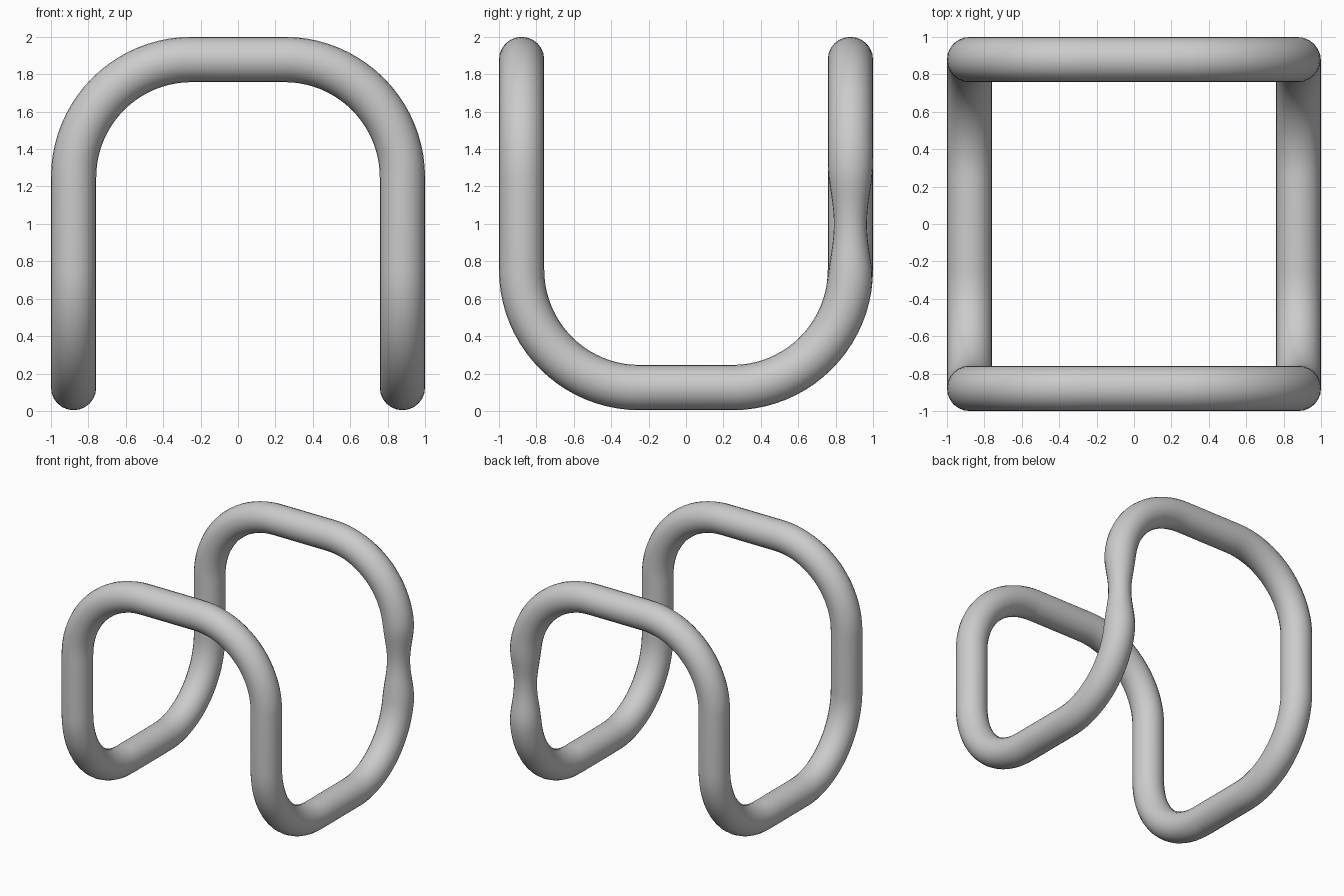
import bpy, math
from mathutils import Vector

if "Cube" in bpy.data.objects:
    bpy.data.objects.remove(bpy.data.objects["Cube"])

C, TUBE, BEND, STEPS = 0.879, 0.121, 0.63, 20
LOW, HIGH = 0.125, 1.879

# Corners of the closed path: two arches joined by two floor bars
corners = [Vector(p) for p in [
    (-C, -C, HIGH), (C, -C, HIGH), (C, -C, LOW), (C, C, LOW),
    (C, C, HIGH), (-C, C, HIGH), (-C, C, LOW), (-C, -C, LOW)]]


def pinch(p):
    # Narrow waist halfway up the back right leg
    if p.x < 0.8 or p.y < 0.8:
        return 1.0
    t = min(abs(p.z - 1.0) / 0.34, 1.0)
    return 1.0 - 0.27 * (0.5 + 0.5 * math.cos(math.pi * t))


# Round every corner with a quarter circle
path = []
for i, c in enumerate(corners):
    a = (corners[i - 1] - c).normalized()
    b = (corners[(i + 1) % len(corners)] - c).normalized()
    centre = c + (a + b) * BEND
    for k in range(STEPS + 1):
        ang = k / STEPS * math.pi / 2
        path.append(centre - b * BEND * math.cos(ang) - a * BEND * math.sin(ang))
    if i == 3:  # extra points along the pinched leg
        z0, z1 = LOW + BEND, HIGH - BEND
        path += [Vector((C, C, z0 + (z1 - z0) * k / 16)) for k in range(1, 16)]

# Round tube swept along the path
curve = bpy.data.curves.new("tube_loop", 'CURVE')
curve.dimensions = '3D'
curve.bevel_depth = TUBE
curve.bevel_resolution = 10
spline = curve.splines.new('POLY')
spline.points.add(len(path) - 1)
for pt, p in zip(spline.points, path):
    pt.co = (*p, 1)
    pt.radius = pinch(p)
spline.use_cyclic_u = True
spline.use_smooth = True
loop = bpy.data.objects.new("tube_loop", curve)
bpy.context.collection.objects.link(loop)

# Convert to a smooth mesh
bpy.context.view_layer.objects.active = loop
loop.select_set(True)
bpy.ops.object.convert(target='MESH')
bpy.ops.object.shade_smooth()
